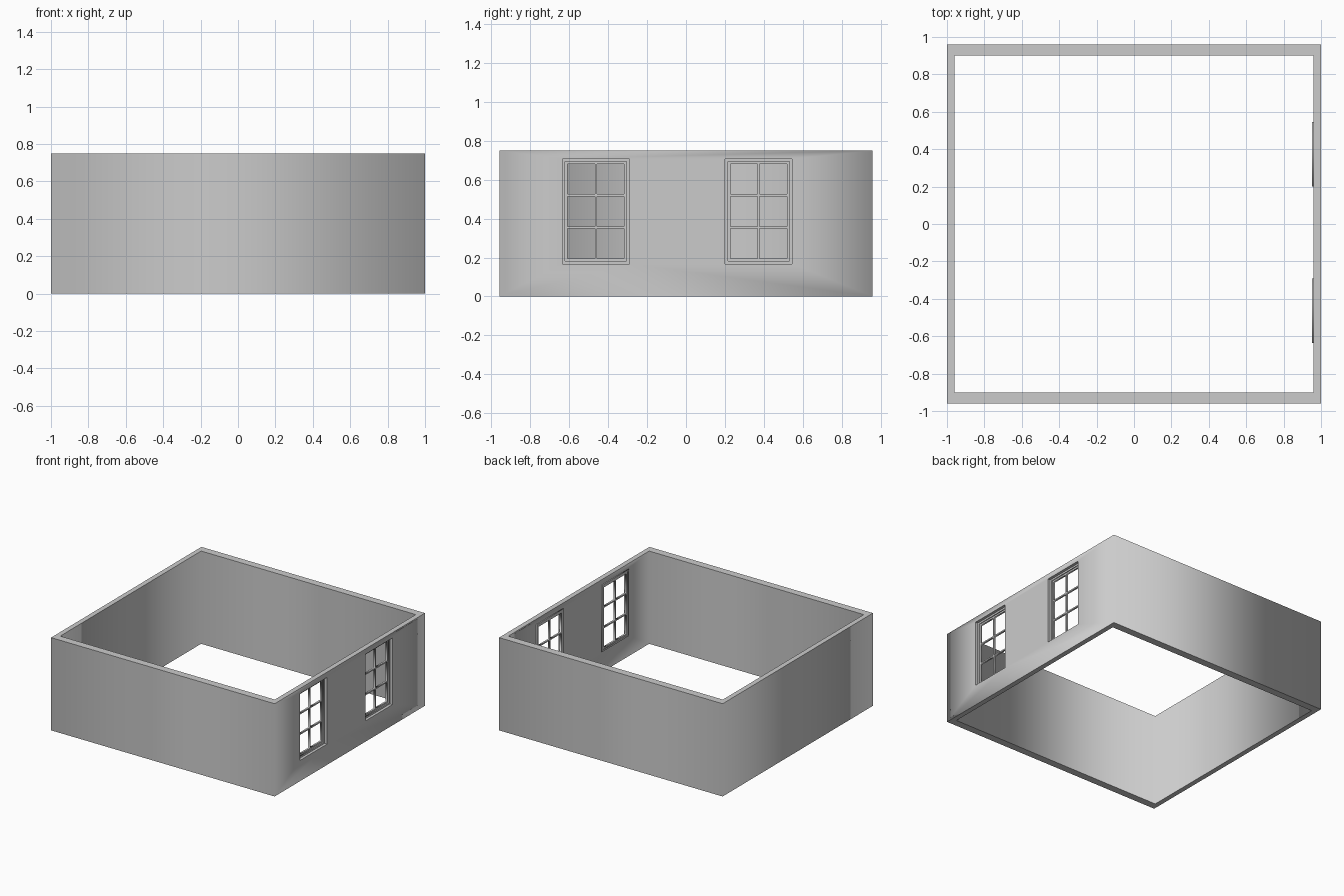
import bpy
from math import radians

if "Cube" in bpy.data.objects:
    bpy.data.objects.remove(bpy.data.objects["Cube"])


def plate(name, outer, holes, depth, origin=(0, 0, 0), rot=(0, 0, 0)):
    """Flat plate with rectangular holes; rectangles are (u0, v0, u1, v1)."""
    cu = bpy.data.curves.new(name, 'CURVE')
    cu.dimensions = '2D'
    cu.fill_mode = 'BOTH'
    cu.extrude = depth / 2
    for u0, v0, u1, v1 in [outer] + holes:
        sp = cu.splines.new('POLY')
        sp.points.add(3)
        for p, (u, v) in zip(sp.points, ((u0, v0), (u1, v0), (u1, v1), (u0, v1))):
            p.co = (u, v, 0, 1)
        sp.use_cyclic_u = True
    ob = bpy.data.objects.new(name, cu)
    bpy.context.collection.objects.link(ob)
    ob.location, ob.rotation_euler = origin, rot
    bpy.ops.object.select_all(action='DESELECT')
    ob.select_set(True)
    bpy.context.view_layer.objects.active = ob
    bpy.ops.object.convert(target='MESH')
    ob = bpy.context.object
    ob.name = name
    return ob


def inset(r, d):
    return (r[0] + d, r[1] + d, r[2] - d, r[3] - d)


def side_plate(name, outer, holes, x0, x1):
    """Plate standing in the right wall: u runs along y, v along z."""
    return plate(name, outer, holes, x1 - x0, ((x0 + x1) / 2, 0, 0),
                 (radians(90), 0, radians(90)))


# Four walls as one ring
H = 0.75
walls = plate("walls", (-1, -0.96, 1, 0.96), [(-0.96, -0.90, 0.96, 0.90)], H, (0, 0, H / 2))

W, Z0, Z1 = 0.344, 0.168, 0.707
for label, yc in (("front", -0.463), ("back", 0.373)):
    opening = (yc - W / 2, Z0, yc + W / 2, Z1)

    # Window opening cut through the right wall
    bpy.ops.mesh.primitive_cube_add(size=1, location=(0.98, yc, (Z0 + Z1) / 2))
    cutter = bpy.context.object
    cutter.scale = (0.2, W, Z1 - Z0)
    cutter.hide_render = True
    mod = walls.modifiers.new("opening", 'BOOLEAN')
    mod.operation, mod.solver, mod.object = 'DIFFERENCE', 'EXACT', cutter
    bpy.context.view_layer.objects.active = walls
    bpy.ops.object.modifier_apply(modifier=mod.name)
    bpy.data.objects.remove(cutter)

    # Outer casing, set back in the opening and proud of the inner wall
    side_plate(label + "_window_casing", opening, [inset(opening, 0.014)], 0.953, 0.978)

    # Sash with two columns and three rows of open panes
    sash = inset(opening, 0.014)
    u0, v0, u1, v1 = inset(sash, 0.013)
    bar = 0.011
    pw, ph = (u1 - u0 - bar) / 2, (v1 - v0 - 2 * bar) / 3
    panes = []
    for i in range(2):
        for j in range(3):
            u, v = u0 + i * (pw + bar), v0 + j * (ph + bar)
            panes.append((u, v, u + pw, v + ph))
    side_plate(label + "_window_sash", sash, panes, 0.956, 0.970)
